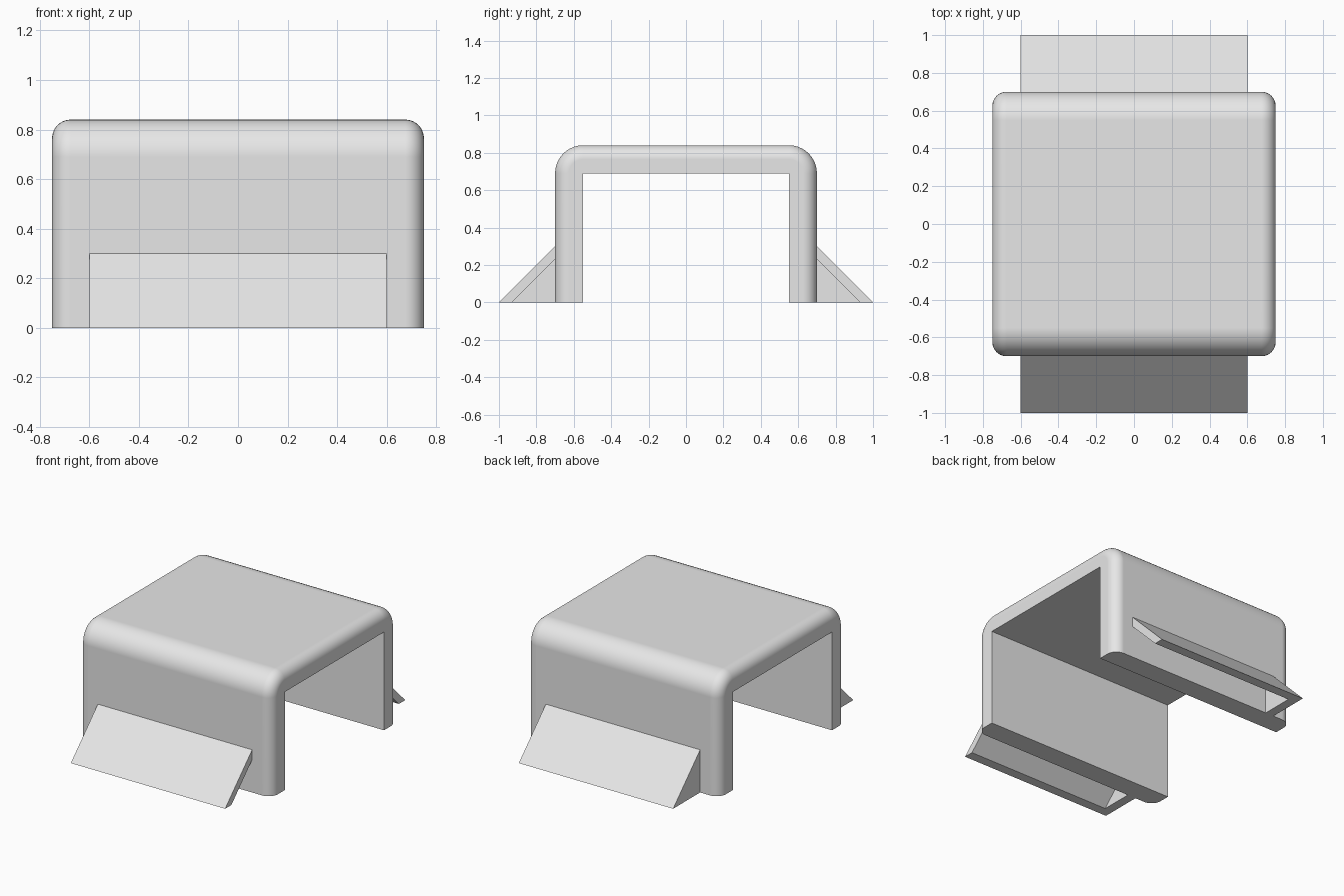
import bpy, bmesh, math

cube = bpy.data.objects.get("Cube")
if cube:
    bpy.data.objects.remove(cube, do_unlink=True)

# Single plain grey
grey = bpy.data.materials.new("light grey")
grey.use_nodes = True
color = (0.8, 0.8, 0.8, 1)
grey.diffuse_color = color
grey.node_tree.nodes["Principled BSDF"].inputs["Base Color"].default_value = color


def loft(name, sections):
    """Join (x, [(y, z), ...]) sections of equal length into a closed solid."""
    bm = bmesh.new()
    rings = [[bm.verts.new((x, y, z)) for y, z in pts] for x, pts in sections]
    for a, b in zip(rings, rings[1:]):
        for i in range(len(a)):
            j = (i + 1) % len(a)
            bm.faces.new((a[i], a[j], b[j], b[i]))
    bm.faces.new(rings[0])
    bm.faces.new(rings[-1])
    bmesh.ops.recalc_face_normals(bm, faces=bm.faces)
    mesh = bpy.data.meshes.new(name)
    bm.to_mesh(mesh)
    bm.free()
    mesh.materials.append(grey)
    obj = bpy.data.objects.new(name, mesh)
    bpy.context.collection.objects.link(obj)
    return obj


def activate(obj):
    bpy.ops.object.select_all(action='DESELECT')
    obj.select_set(True)
    bpy.context.view_layer.objects.active = obj


# Arch: square opening, outer shoulders rounded about the opening's corners
HALF_W, WALL, FILLET, STEPS = 0.75, 0.15, 0.075, 10
IN_Y, IN_Z = 0.55, 0.69


def arch_section(r):
    right = [(IN_Y + r, 0)]
    for i in range(STEPS + 1):
        a = math.pi / 2 * i / STEPS
        right.append((IN_Y + r * math.cos(a), IN_Z + r * math.sin(a)))
    left = [(-y, z) for y, z in reversed(right)]
    return right + left + [(-IN_Y, 0), (-IN_Y, IN_Z), (IN_Y, IN_Z), (IN_Y, 0)]


# Both open ends have a rounded outer rim
rim = []
for i in range(STEPS + 1):
    a = math.pi / 2 * i / STEPS
    x = HALF_W - FILLET + FILLET * math.cos(a)
    rim.append((x, arch_section(WALL - FILLET + FILLET * math.sin(a))))
arch = loft("arch_cover", rim + [(-x, pts) for x, pts in reversed(rim)])
activate(arch)
bpy.ops.object.shade_smooth_by_angle(angle=math.radians(35))
weighted = arch.modifiers.new("weighted_normals", 'WEIGHTED_NORMAL')
weighted.keep_sharp = True

# Sloped flange: hollow wedge, open below and at its +x end
wedge = [(0.7, 0), (1, 0), (0.7, 0.3)]
hollow = [(0.6, -0.1), (1.03, -0.1), (0.6, 0.33)]
flange = loft("sloped_flanges", [(x, wedge) for x in (-0.6, 0.6)])
cutter = loft("flange_cutter", [(x, hollow) for x in (-0.535, 0.8)])
cutter.hide_render = True
cut = flange.modifiers.new("hollow", 'BOOLEAN')
cut.operation = 'DIFFERENCE'
cut.solver = 'EXACT'
cut.object = cutter
activate(flange)
bpy.ops.object.modifier_apply(modifier=cut.name)
bpy.data.objects.remove(cutter, do_unlink=True)

# Matching flange on the opposite wall
mirror = flange.modifiers.new("front_and_back", 'MIRROR')
mirror.use_axis = (False, True, False)
mirror.use_mirror_merge = False
